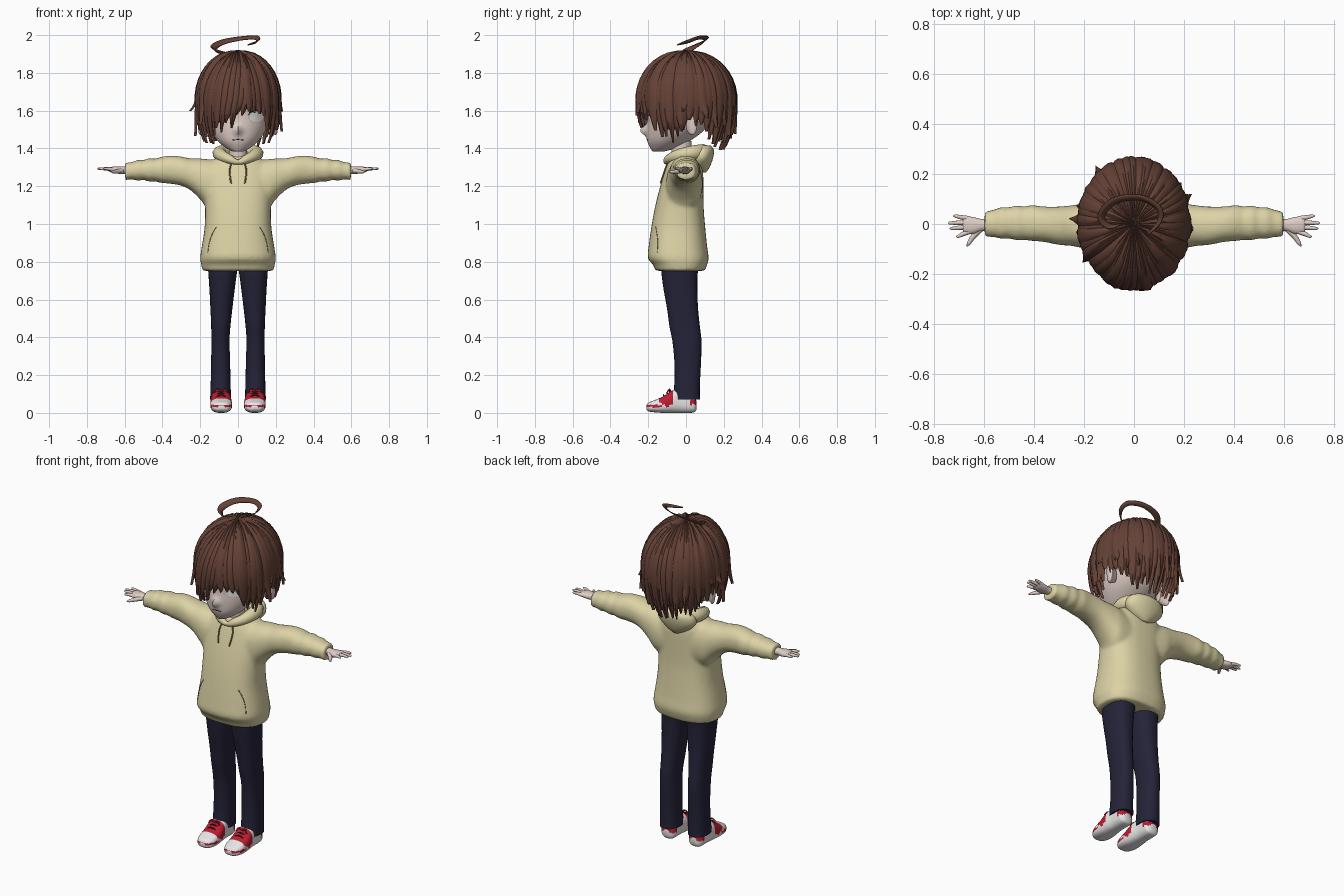
import bpy, bmesh, math, random
from math import sin, cos, pi, radians
from mathutils import Vector
from mathutils.bvhtree import BVHTree

random.seed(4)
if "Cube" in bpy.data.objects:
    bpy.data.objects.remove(bpy.data.objects["Cube"])


def material(name, r, g, b):
    m = bpy.data.materials.new(name)
    m.use_nodes = True
    m.diffuse_color = (r, g, b, 1)
    m.node_tree.nodes["Principled BSDF"].inputs["Base Color"].default_value = (r, g, b, 1)
    return m


SKIN = material("skin", .74, .61, .56)
CLOTH = material("pale yellow cloth", .72, .65, .38)
HAIR = material("brown hair", .13, .054, .037)
NAVY = material("navy trousers", .018, .017, .04)
WHITE = material("white", .85, .85, .85)
RED = material("red", .5, .012, .03)
DARK = material("dark line", .03, .018, .014)
PINK = material("eyelid pink", .6, .3, .25)
CORD = material("olive cord", .2, .17, .09)


def build(name, parts, mats, angle=50, rule=None):
    """Make one object from (verts, faces) parts."""
    verts, faces = [], []
    for v, f in parts:
        faces += [[i + len(verts) for i in face] for face in f]
        verts += v
    me = bpy.data.meshes.new(name)
    me.from_pydata(verts, [], faces)
    bm = bmesh.new()
    bm.from_mesh(me)
    bmesh.ops.recalc_face_normals(bm, faces=bm.faces)
    bm.to_mesh(me)
    bm.free()
    for m in mats:
        me.materials.append(m)
    for p in me.polygons:
        p.use_smooth = True
        if rule:
            p.material_index = rule(p.center)
    me.set_sharp_from_angle(angle=radians(angle))
    ob = bpy.data.objects.new(name, me)
    bpy.context.collection.objects.link(ob)
    return ob


def sample(rows, sub):
    """Smooth interpolation through rows of numbers."""
    out = []
    for i in range(len(rows) - 1):
        a, b, c, d = (rows[max(0, min(len(rows) - 1, i + k))] for k in (-1, 0, 1, 2))
        for s in range(sub):
            t = s / sub
            out.append([q + .5 * t * (r - p + t * (2*p - 5*q + 4*r - w + t * (3*(q - r) + w - p)))
                        for p, q, r, w in zip(a, b, c, d)])
    return out + [list(rows[-1])]


def grid(rows, closed=False):
    n = len(rows[0])
    faces = [[i*n + j, i*n + (j+1) % n, (i+1)*n + (j+1) % n, (i+1)*n + j]
             for i in range(len(rows) - 1) for j in range(n if closed else n - 1)]
    return [p for r in rows for p in r], faces


def loft(rows, axis, side=1, n=28, sub=4, power=.9):
    """Rounded sections: (position, u min, u max, v min, v max) along an axis."""
    rings = []
    for t, u0, u1, v0, v1 in sample(rows, sub):
        ring = []
        for k in range(n):
            c, s = cos(2*pi*k/n), sin(2*pi*k/n)
            u = (u0 + u1)/2 + (u1 - u0)/2 * math.copysign(abs(c)**power, c)
            v = (v0 + v1)/2 + (v1 - v0)/2 * math.copysign(abs(s)**power, s)
            x, y, z = {"x": (t, u, v), "y": (u, t, v), "z": (u, v, t)}[axis]
            ring.append((x * side, y, z))
        rings.append(ring)
    v, f = grid(rings, True)
    return v, f + [list(range(n)), list(range(len(v) - n, len(v)))]


def tube(name, pts, mat, cyclic=False, side=1):
    """Round tube through (x, y, z, radius) points."""
    cu = bpy.data.curves.new(name, "CURVE")
    cu.dimensions, cu.bevel_depth, cu.bevel_resolution = "3D", 1, 3
    cu.resolution_u, cu.use_fill_caps = 6, True
    sp = cu.splines.new("BEZIER")
    sp.bezier_points.add(len(pts) - 1)
    sp.use_cyclic_u = cyclic
    for bp, (x, y, z, r) in zip(sp.bezier_points, pts):
        bp.co, bp.radius = (x * side, y, z), r
        bp.handle_left_type = bp.handle_right_type = "AUTO"
    tmp = bpy.data.objects.new("tmp", cu)
    bpy.context.collection.objects.link(tmp)
    dg = bpy.context.evaluated_depsgraph_get()
    me = bpy.data.meshes.new_from_object(tmp.evaluated_get(dg))
    bpy.data.objects.remove(tmp)
    parts = [([tuple(v.co) for v in me.vertices], [list(p.vertices) for p in me.polygons])]
    return build(name, parts, [mat])


def projector(ob):
    bpy.context.view_layer.update()
    tree = BVHTree.FromObject(ob, bpy.context.evaluated_depsgraph_get())

    def hit(x, z, gap):
        p = tree.ray_cast(Vector((x, -1, z)), Vector((0, 1, 0)))[0]
        return (x, (p.y if p else -.15) - gap, z)
    return hit


# Head with pinched nose, neck and ears
v, f = loft([(1.383, -.025, .025, -.175, -.12), (1.40, -.06, .06, -.188, -.06),
             (1.44, -.108, .108, -.205, .02), (1.50, -.148, .148, -.208, .10),
             (1.58, -.172, .172, -.205, .16), (1.68, -.18, .18, -.215, .19),
             (1.78, -.15, .15, -.17, .16), (1.85, -.06, .06, -.07, .07)], "z", n=48, sub=6, power=1)
v = [(x, y - (.036 * math.exp(-(x/.016)**2 - ((z - 1.495)/.024)**2) if y < 0 else 0), z) for x, y, z in v]
head = build("head", [(v, f)], [SKIN])
build("neck", [loft([(1.27, -.06, .06, -.08, .04), (1.34, -.048, .048, -.075, .03),
                     (1.44, -.05, .05, -.08, .03)], "z")], [SKIN])
for side, tag in ((1, "left"), (-1, "right")):
    build(tag + "_ear", [loft([(.155, .0, .04, 1.49, 1.57), (.185, .0, .05, 1.475, 1.595),
                               (.205, .015, .06, 1.475, 1.605), (.212, .03, .05, 1.51, 1.58)],
                              "x", side)], [SKIN])

# Eyes, lashes and mouth laid on the face
on_face = projector(head)
for side, tag in ((1, "left"), (-1, "right")):
    for part, mat, size, gap in (("eye_rim", PINK, 1.08, .003), ("eye", WHITE, 1, .005)):
        rows = [[on_face(side * (.097 + .038*size*r*cos(a*pi/12)), 1.568 + .031*size*r*sin(a*pi/12), gap)
                 for a in range(24)] for r in (.05, .5, 1)]
        v, f = grid(rows, True)
        build(tag + "_" + part, [(v, f + [list(range(24))])], [mat])
    lash = [(.055, 1.578, .001), (.075, 1.597, .004), (.105, 1.603, .004), (.137, 1.585, .001)]
    tube(tag + "_eyelash", [(*on_face(side*x, z, .004), r) for x, z, r in lash], DARK)
tube("mouth", [(*on_face(x, 1.447 - abs(x)*.1, 0), .002) for x in (-.028, 0, .028)], DARK)

# Hair: shell and tapered locks running down from the crown
ENDS = [(-180, 1.42), (-140, 1.44), (-112, 1.5), (-97, 1.57), (-78, 1.45), (-50, 1.46), (-25, 1.5),
        (-4, 1.54), (12, 1.62), (30, 1.62), (42, 1.53), (60, 1.45), (78, 1.45), (97, 1.57),
        (112, 1.5), (140, 1.44), (180, 1.42)]


def hair_end(phi):
    phi = (phi + 180) % 360 - 180
    for (a, za), (b, zb) in zip(ENDS, ENDS[1:]):
        if a <= phi <= b:
            return za + (zb - za) * (phi - a) / (b - a)


def hair_point(phi, s, end, lift, flare=0):
    if s < .6:
        th = s / .6 * pi / 2
        z, rho = 1.66 + (.245 + .2*lift) * cos(th), sin(th)
    else:
        k = (s - .6) / .4
        z = 1.66 - k * (1.66 - end)
        rho = 1 - .25 * ((1.66 - z) / .24)**2 + flare * k * k
    a = radians(phi)
    return (.215 * (rho + lift*min(1, rho*3)) * sin(a), -.254 * (rho + lift*min(1, rho*3)) * cos(a), z)


def lock(phi, width, end, lift, twist=0, flare=0, count=16):
    rows = []
    for i in range(count + 1):
        s = i / count
        w = width * (1 if s < .6 else max(.04, (1 - s) / .4)**.6)
        c = phi + twist * max(0, s - .25)
        rows.append([hair_point(c + j*w, s, end, lift + .06*(1 - j*j), flare)
                     for j in (-1, -.5, 0, .5, 1)])
    return grid(rows)


shell = grid([[hair_point(p*6, i/16, hair_end(p*6) + .05, -.03) for p in range(60)]
              for i in range(17)], True)
build("hair_shell", [shell], [HAIR])
locks = []
for i in range(46):
    phi = -180 + i * 360 / 46
    twist = -16 if -60 < phi < 8 else 8 if 8 <= phi < 50 else 0
    locks.append(lock(phi - twist*.6, random.uniform(7, 11), hair_end(phi) + random.uniform(-.035, .02),
                      random.uniform(-.02, .02), twist, random.uniform(0, .06)))
for i in range(17):
    phi = 65 + i * 230 / 16
    locks.append(lock(phi, random.uniform(6, 9), hair_end(phi) + random.uniform(.0, .09), .015,
                      random.uniform(-10, 10), random.uniform(.05, .2)))
build("hair_locks", locks, [HAIR], 40)

# Curled strand above the crown
curl = sample([(-.02, .03, 1.895, .012), (-.09, -.01, 1.91, .016), (-.13, .03, 1.932, .02),
               (-.08, .09, 1.965, .019), (.02, .105, 1.985, .016), (.095, .065, 1.988, .015),
               (.10, .01, 1.968, .012), (.05, -.045, 1.95, .002)], 6)
rows = []
for x, y, z, w in curl:
    out = Vector((x + .02, (y - .03) * 2, 0)).normalized() * .7 + Vector((0, 0, .6))
    rows.append([tuple(Vector((x, y, z)) + out * w * k) for k in (-1, 0, 1)])
strand = build("curled_strand", [grid(rows)], [HAIR])
strand.modifiers.new("thickness", "SOLIDIFY").thickness = .005

# Sweater: body and sleeves fused into one soft skin
body = loft([(.752, -.188, .188, -.162, .10), (.785, -.195, .195, -.175, .112), (.82, -.2, .2, -.202, .12),
             (.88, -.192, .192, -.198, .112), (.98, -.177, .177, -.184, .102), (1.08, -.174, .174, -.166, .094),
             (1.18, -.178, .178, -.142, .092), (1.28, -.172, .172, -.112, .09), (1.34, -.13, .13, -.088, .075),
             (1.365, -.08, .08, -.065, .05)], "z", n=40, power=.8)
sleeve = [(.08, -.11, .085, 1.06, 1.335), (.16, -.105, .088, 1.085, 1.343), (.20, -.098, .082, 1.13, 1.347),
          (.25, -.088, .075, 1.178, 1.347), (.30, -.084, .07, 1.203, 1.357), (.36, -.072, .07, 1.213, 1.362),
          (.41, -.068, .076, 1.218, 1.354), (.44, -.064, .07, 1.226, 1.345), (.47, -.066, .075, 1.224, 1.349),
          (.50, -.058, .067, 1.233, 1.338), (.53, -.06, .068, 1.229, 1.340), (.56, -.053, .058, 1.236, 1.328),
          (.598, -.052, .05, 1.231, 1.325)]
sweater = build("sweater", [body] + [loft(sleeve, "x", s) for s in (1, -1)], [CLOTH])
rm = sweater.modifiers.new("fuse", "REMESH")
rm.mode, rm.voxel_size, rm.use_smooth_shade = "VOXEL", .011, True
sm = sweater.modifiers.new("soften", "SMOOTH")
sm.factor, sm.iterations = .5, 4

# Hood collar and pouch
ring = [(0, -.105, 1.328, .012), (.045, -.092, 1.343, .024), (.092, -.03, 1.365, .034), (.085, .05, 1.378, .04),
        (0, .09, 1.378, .045)]
tube("hood_collar", ring + [(-x, y, z, r) for x, y, z, r in ring[3:0:-1]], CLOTH, True)
build("hood_pouch", [loft([(1.272, -.02, .02, .075, .105), (1.30, -.075, .075, .03, .125),
                           (1.345, -.118, .118, .02, .142), (1.39, -.112, .112, .03, .148),
                           (1.415, -.075, .075, .06, .132)], "z", power=1)], [CLOTH])

# Drawstrings and pocket seams laid on the sweater
on_cloth = projector(sweater)
for side, tag in ((1, "left"), (-1, "right")):
    cord = [(.035, 1.325), (.043, 1.29), (.042, 1.25), (.036, 1.215)]
    tube(tag + "_drawstring", [(*on_cloth(side*x, z, .004), .004) for x, z in cord], CORD)
    seam = [(.115, .985), (.135, .95), (.152, .90), (.16, .85)]
    tube(tag + "_pocket_seam", [(*on_cloth(side*x, z, 0), .002) for x, z in seam], CORD)

# Limbs: trouser legs, shoes and hands
leg = [(.80, -.005, .16, -.13, .075), (.74, .006, .157, -.13, .062), (.65, .018, .151, -.118, .06),
       (.55, .03, .146, -.10, .064), (.46, .04, .142, -.088, .073), (.38, .045, .141, -.072, .082),
       (.28, .042, .142, -.062, .08), (.18, .04, .144, -.06, .075), (.11, .038, .146, -.066, .073),
       (.072, .037, .148, -.068, .074)]
shoe = [(-.21, .07, .105, .018, .04), (-.198, .048, .127, .008, .055), (-.165, .034, .143, .003, .068),
        (-.12, .032, .146, 0, .088), (-.075, .036, .144, 0, .118), (-.03, .042, .138, 0, .125),
        (.02, .044, .136, 0, .11), (.045, .05, .13, .004, .085), (.056, .07, .11, .018, .06)]


def shoe_color(c):
    toe_line = c.y < -.13 and .03 < c.z < .042
    flash = -.14 < c.y < -.07 and c.z > .03 + abs(c.y + .1) * .6
    heel = c.y > .02 and .045 < c.z < .07
    return 1 if toe_line or flash or heel else 0


palm = [(.57, -.028, .024, 1.262, 1.306), (.61, -.028, .02, 1.265, 1.304), (.645, -.04, .028, 1.267, 1.304),
        (.675, -.036, .03, 1.274, 1.302), (.685, -.028, .026, 1.28, 1.298)]
fingers = {"index": (-.031, .712, -.05), "middle": (-.012, .738, -.018), "ring": (.006, .745, .004),
           "little": (.022, .724, .032)}
for side, tag in ((1, "left"), (-1, "right")):
    build(tag + "_trouser_leg", [loft(leg, "z", side, power=.85)], [NAVY])
    build(tag + "_shoe", [loft(shoe, "y", side, n=40, sub=6, power=.75)], [WHITE, RED], 50, shoe_color)
    for k in range(3):
        y, z = -.115 + k*.018, .093 + k*.011
        tube(f"{tag}_lace_{k + 1}", [(.062, y, z - .008, .003), (.09, y - .004, z + .002, .004),
                                     (.118, y, z - .008, .003)], DARK, side=side)
    tube(tag + "_lace_bow", [(.055, -.10, .108, .003), (.07, -.088, .125, .004), (.09, -.085, .115, .005),
                             (.11, -.088, .125, .004), (.125, -.10, .108, .003)], RED, side=side)
    build(tag + "_palm", [loft(palm, "x", side)], [SKIN])
    for name, (y, tx, ty) in fingers.items():
        tube(f"{tag}_{name}_finger", [(.66, y, 1.287, .010), ((.66 + tx)/2, (y + ty)/2, 1.292, .009),
                                      (tx - .006, ty, 1.293, .006), (tx, ty, 1.293, .002)], SKIN, side=side)
    tube(tag + "_thumb", [(.615, -.02, 1.282, .013), (.643, -.05, 1.278, .011), (.662, -.078, 1.276, .008),
                          (.669, -.09, 1.276, .002)], SKIN, side=side)
